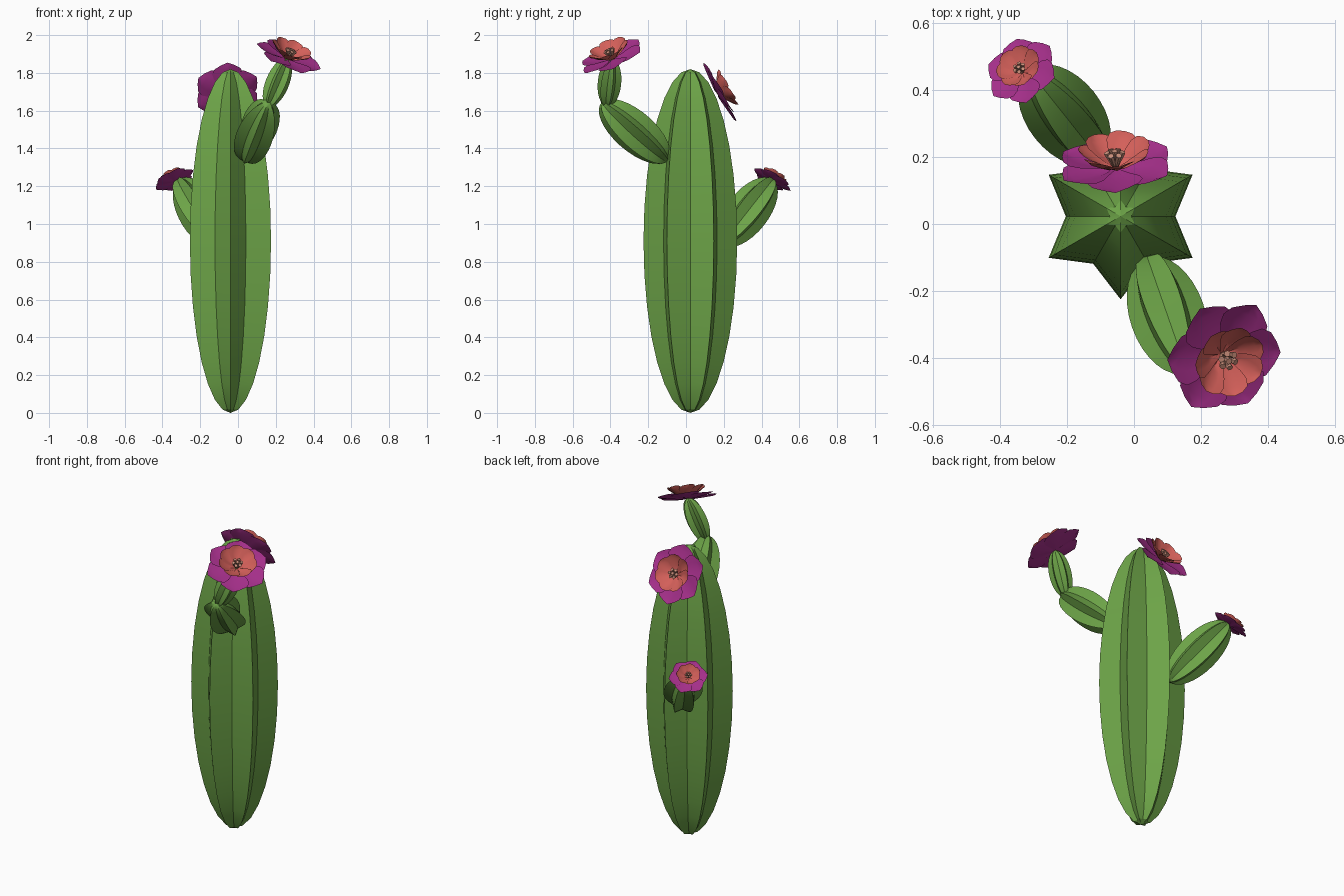
import bpy, bmesh, math
from mathutils import Vector, Matrix

if "Cube" in bpy.data.objects:
    bpy.data.objects.remove(bpy.data.objects["Cube"])


def material(name, r, g, b):
    m = bpy.data.materials.new(name)
    m.diffuse_color = (r, g, b, 1)
    m.use_nodes = True
    m.node_tree.nodes["Principled BSDF"].inputs["Base Color"].default_value = m.diffuse_color
    return m


GREEN = material("cactus green", 0.152, 0.37, 0.064)
MAGENTA = material("outer petal magenta", 0.37, 0.028, 0.25)
CORAL = material("inner petal coral", 0.66, 0.117, 0.102)
PINK = material("stamen pale pink", 0.60, 0.28, 0.20)


def finish(bm, name, mat, matrix, angle=30):
    bm.transform(matrix)
    me = bpy.data.meshes.new(name)
    bm.to_mesh(me)
    bm.free()
    me.materials.append(mat)
    ob = bpy.data.objects.new(name, me)
    bpy.context.collection.objects.link(ob)
    bpy.ops.object.select_all(action='DESELECT')
    ob.select_set(True)
    bpy.context.view_layer.objects.active = ob
    bpy.ops.object.shade_smooth_by_angle(angle=math.radians(angle))
    return ob


def aim(axis):
    return Vector(axis).to_track_quat('Z', 'Y').to_matrix().to_4x4()


def ribbed_lobe(name, bottom, top, radius, valley=0.66, turn=0.0, rings=16):
    """Ellipsoid with a six-pointed star section, running between two tips."""
    a, b = Vector(bottom), Vector(top)
    half = (b - a).length / 2
    bm = bmesh.new()
    rows = []
    for i in range(1, rings):
        p = math.pi * i / rings
        row = []
        for k in range(12):
            r = radius * math.sin(p) * (valley if k % 2 else 1)
            ang = math.radians(30 + 30 * k + turn)
            row.append(bm.verts.new((r * math.cos(ang), r * math.sin(ang), -half * math.cos(p))))
        rows.append(row)
    low, high = bm.verts.new((0, 0, -half)), bm.verts.new((0, 0, half))
    for k in range(12):
        n = (k + 1) % 12
        bm.faces.new((low, rows[0][n], rows[0][k]))
        bm.faces.new((high, rows[-1][k], rows[-1][n]))
        for r0, r1 in zip(rows, rows[1:]):
            bm.faces.new((r0[k], r0[n], r1[n], r1[k]))
    rot = Matrix.Identity(4) if (b - a).to_2d().length < 1e-5 else aim(b - a)
    finish(bm, name, GREEN, Matrix.Translation((a + b) / 2) @ rot)


# Petal outline: (fraction of length, half width as fraction of length)
OUTER = [(0.03, 0.05), (0.25, 0.22), (0.45, 0.40), (0.62, 0.46), (0.78, 0.39), (0.91, 0.20), (1.0, 0.0)]
INNER = [(0.05, 0.06), (0.25, 0.20), (0.45, 0.34), (0.65, 0.43), (0.82, 0.39), (0.94, 0.22), (1.0, 0.0)]


def petal_ring(name, mat, matrix, count, outline, length, rise, cup, turn):
    bm = bmesh.new()
    for c in range(count):
        rot = Matrix.Rotation(2 * math.pi * c / count + turn, 3, 'Z')
        rows = []
        for t, w in outline:
            row = []
            for s in (-1, -0.5, 0, 0.5, 1):
                z = rise * t ** 1.2 + cup * s * s * w - 0.006 * (s == 0) * (0.1 < t < 1)
                # alternate petals tuck slightly over each other
                z += 0.006 * s * w * 2
                row.append(bm.verts.new(rot @ Vector((length * t, length * w * s, z))))
            rows.append(row)
        for r0, r1 in zip(rows, rows[1:]):
            for j in range(4):
                bm.faces.new((r0[j], r1[j], r1[j + 1], r0[j + 1]))
    bmesh.ops.remove_doubles(bm, verts=bm.verts, dist=1e-6)
    finish(bm, name, mat, matrix, 40)


def flower(prefix, centre, normal, size, turn):
    m = Matrix.Translation(centre) @ aim(normal) @ Matrix.Scale(size, 4)
    petal_ring(prefix + "_outer_petals", MAGENTA, m, 6, OUTER, 0.182, 0.018, 0.02, turn)
    petal_ring(prefix + "_inner_petals", CORAL, m, 7, INNER, 0.112, 0.07, 0.025, turn + 0.3)
    # Cluster of leaning stamens
    bm = bmesh.new()
    for k in range(7):
        lean = 0 if k == 0 else 0.4
        part = (Matrix.Rotation(k * math.pi / 3, 4, 'Z') @ Matrix.Rotation(lean, 4, 'Y')
                @ Matrix.Translation((0, 0, 0.032)))
        bmesh.ops.create_cone(bm, cap_ends=True, segments=6, radius1=0.005,
                              radius2=0.010, depth=0.06, matrix=part)
    finish(bm, prefix + "_stamens", PINK, m)


# Main trunk
ribbed_lobe("trunk", (-0.04, 0.023, 0), (-0.04, 0.023, 1.82), 0.248)

# Front arm made of two stacked lobes
ribbed_lobe("front_arm_lower", (0.04, -0.10, 1.335), (0.16, -0.445, 1.645), 0.112, turn=30)
ribbed_lobe("front_arm_upper", (0.155, -0.42, 1.62), (0.262, -0.39, 1.875), 0.064)

# Back arm
ribbed_lobe("back_arm", (-0.10, 0.19, 0.89), (-0.315, 0.46, 1.235), 0.112, turn=30)

# Flowers on both arms and on the trunk shoulder
flower("front_flower", (0.262, -0.388, 1.872), (0.36, -0.36, 0.86), 1.0, 0.25)
flower("trunk_flower", (-0.055, 0.165, 1.69), (-0.05, 0.87, 0.49), 0.98, 0.5)
flower("back_flower", (-0.332, 0.452, 1.225), (-0.34, 0.45, 0.82), 0.62, 0.1)
